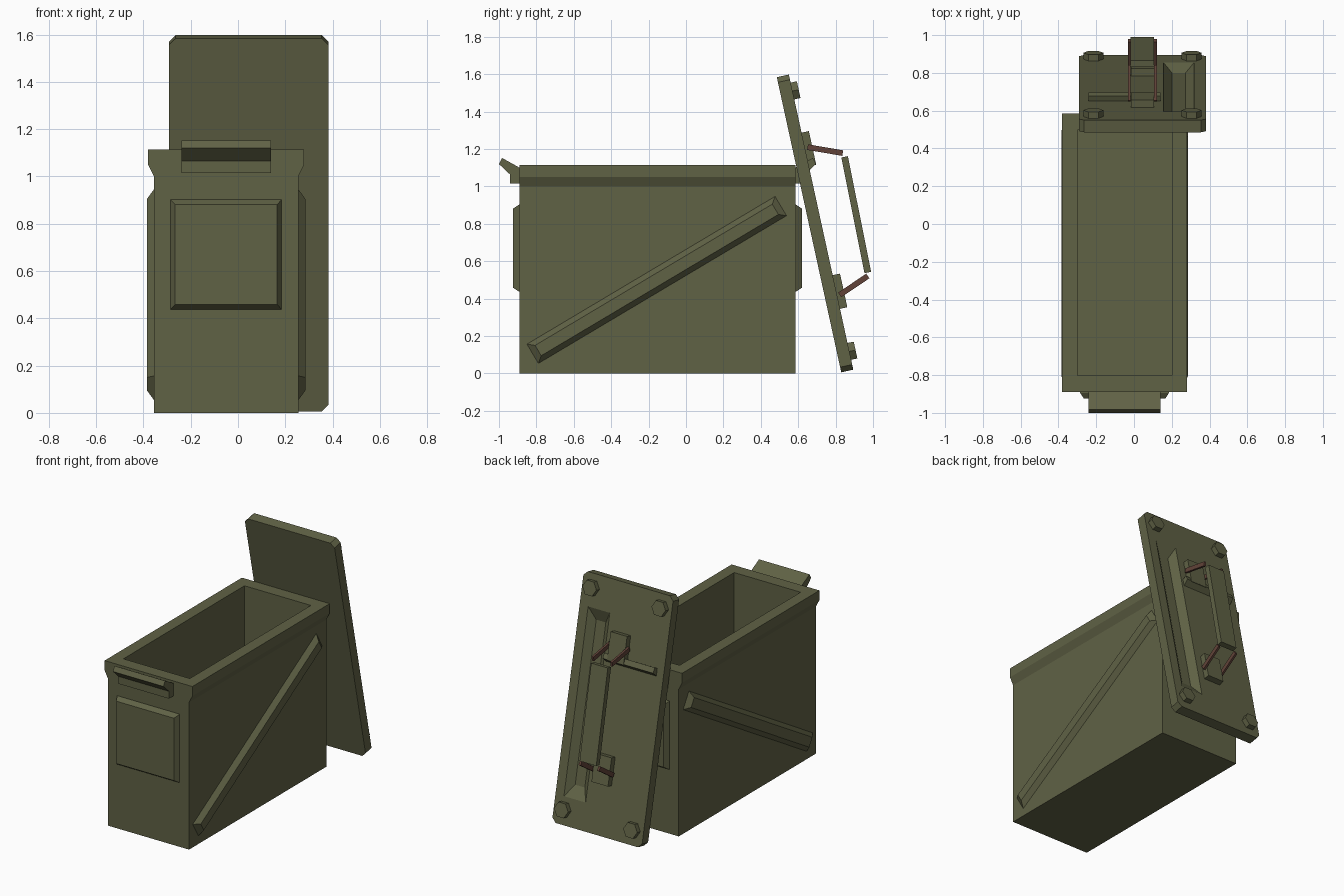
import bpy, bmesh, math
from mathutils import Matrix, Vector

if "Cube" in bpy.data.objects:
    bpy.data.objects.remove(bpy.data.objects["Cube"])


def material(name, rgb):
    m = bpy.data.materials.new(name)
    m.diffuse_color = (*rgb, 1)
    m.use_nodes = True
    m.node_tree.nodes["Principled BSDF"].inputs["Base Color"].default_value = m.diffuse_color
    return m


OLIVE = material("olive drab", (0.117, 0.122, 0.060))
RUST = material("rusty brown", (0.120, 0.055, 0.040))

CX, CY = -0.05, -0.1525          # centre of the box
HX, HY = 0.305, 0.7375           # half size of the box


def frame(u, v, w, o=(0, 0, 0)):
    m = Matrix((u, v, w)).transposed().to_4x4()
    m.translation = Vector(o)
    return m


def rect(u0, u1, v0, v1, w):
    return [(u0, v0, w), (u1, v0, w), (u1, v1, w), (u0, v1, w)]


def crect(cu, cv, hu, hv, w):
    return rect(cu - hu, cu + hu, cv - hv, cv + hv, w)


def loft(name, rings, mat=OLIVE, m=Matrix()):
    """Join rings of equal point count with quads and cap both ends."""
    bm = bmesh.new()
    vs = [[bm.verts.new(m @ Vector(p)) for p in r] for r in rings]
    n = len(rings[0])
    for a, b in zip(vs, vs[1:]):
        for i in range(n):
            j = (i + 1) % n
            bm.faces.new((a[i], a[j], b[j], b[i]))
    bm.faces.new(vs[0])
    bm.faces.new(vs[-1])
    bmesh.ops.recalc_face_normals(bm, faces=bm.faces)
    me = bpy.data.meshes.new(name)
    bm.to_mesh(me)
    bm.free()
    me.materials.append(mat)
    ob = bpy.data.objects.new(name, me)
    bpy.context.collection.objects.link(ob)
    return ob


def beam(name, p, q, thick, x0, x1, mat):
    """Square-cut bar between two points in the side (y, z) plane."""
    p, q = Vector(p), Vector(q)
    d = (q - p).normalized() * thick / 2
    t = Vector((-d.y, d.x))
    side = [p + t, q + t, q - t, p - t]
    loft(name, [[(x, s.x, s.y) for s in side] for x in (x0, x1)], mat)


# Open box with a flared rim on the long sides
loft("box_body", [
    crect(CX, CY, HX, HY, 0), crect(CX, CY, HX, HY, 1.0),
    crect(CX, CY, 0.33, HY, 1.05), crect(CX, CY, 0.33, HY, 1.115),
    crect(CX, CY, 0.25, 0.65, 1.115), crect(CX, CY, 0.25, 0.65, 0.06)])

# Raised end panels and latch / hinge tabs, front and back
tab = [(0.0, 1.015), (0.052, 1.015), (0.052, 1.065), (0.1105, 1.12),
       (0.093, 1.152), (0.0, 1.10)]
for name, s in (("front", -1), ("back", 1)):
    end = frame((1, 0, 0), (0, 0, 1), (0, s, 0), (CX, CY + s * HY, 0))
    loft(name + "_panel", [crect(0, 0.67, 0.235, 0.232, -0.005),
                           crect(0, 0.67, 0.235, 0.232, 0.004),
                           crect(0, 0.67, 0.216, 0.212, 0.034)], m=end)
    loft(name + "_tab", [[(x, z, y) for y, z in tab] for x in (-0.19, 0.19)], m=end)

# Diagonal ribs on both long sides
ang = math.atan2(0.79, 1.327)
c, sn = math.cos(ang), math.sin(ang)
for name, s in (("right", 1), ("left", -1)):
    side = frame((0, c, sn), (0, -sn, c), (s, 0, 0), (CX + s * HX, -0.1565, 0.5))
    loft(name + "_rib", [crect(0, 0, 0.772, 0.06, -0.005),
                         crect(0, 0, 0.772, 0.06, 0),
                         crect(0, 0, 0.738, 0.032, 0.03)], m=side)

# Lid leaning on the back: u across, v down its length, w outward
d = Vector((0, 0.345, -1.58)).normalized()
LID = frame((1, 0, 0), d, Vector((1, 0, 0)).cross(d), (0.045, 0.55, 1.598))
W, L, K = 0.337, 1.615, 0.028
outline = [(-W + K, 0), (W - K, 0), (W, K), (W, L - K),
           (W - K, L), (-W + K, L), (-W, L - K), (-W, K)]
lid = loft("lid", [[(u, v, w) for u, v in outline] for w in (-0.066, 0)], m=LID)

# Sloped groove in the lid
cut = loft("groove_cutter", [crect(0.192, 0.825, 0.036, 0.53, -0.04),
                             crect(0.192, 0.825, 0.084, 0.613, 0.002)], m=LID)
cut.hide_render = True
cut.hide_viewport = True
mod = lid.modifiers.new("groove", "BOOLEAN")
mod.operation, mod.solver, mod.object = "DIFFERENCE", "EXACT", cut

# Hexagonal bolts in the lid corners
for i, (u, v) in enumerate([(a, b) for a in (-0.26, 0.26) for b in (0.09, L - 0.1)]):
    loft(f"bolt_{i + 1}", [[(u + 0.053 * math.cos(k * math.pi / 3),
                             v + 0.053 * math.sin(k * math.pi / 3), w)
                            for k in range(6)] for w in (-0.005, 0.034)], m=LID)

# Handle: two brackets, paired links and the grip
for name, v in (("upper", 0.41), ("lower", 1.19)):
    loft(name + "_bracket", [crect(0, v, 0.062, 0.092, w) for w in (-0.005, 0.04)], m=LID)
for name, p, q in (("upper", (0.65, 1.21), (0.838, 1.178)),
                   ("lower", (0.822, 0.42), (0.972, 0.521))):
    for tag, x in (("left", -0.033), ("right", 0.107)):
        beam(f"{name}_{tag}_link", p, q, 0.03, x, x + 0.015, RUST)
beam("handle_grip", (0.848, 1.158), (0.972, 0.54), 0.036, -0.018, 0.107, OLIVE)
